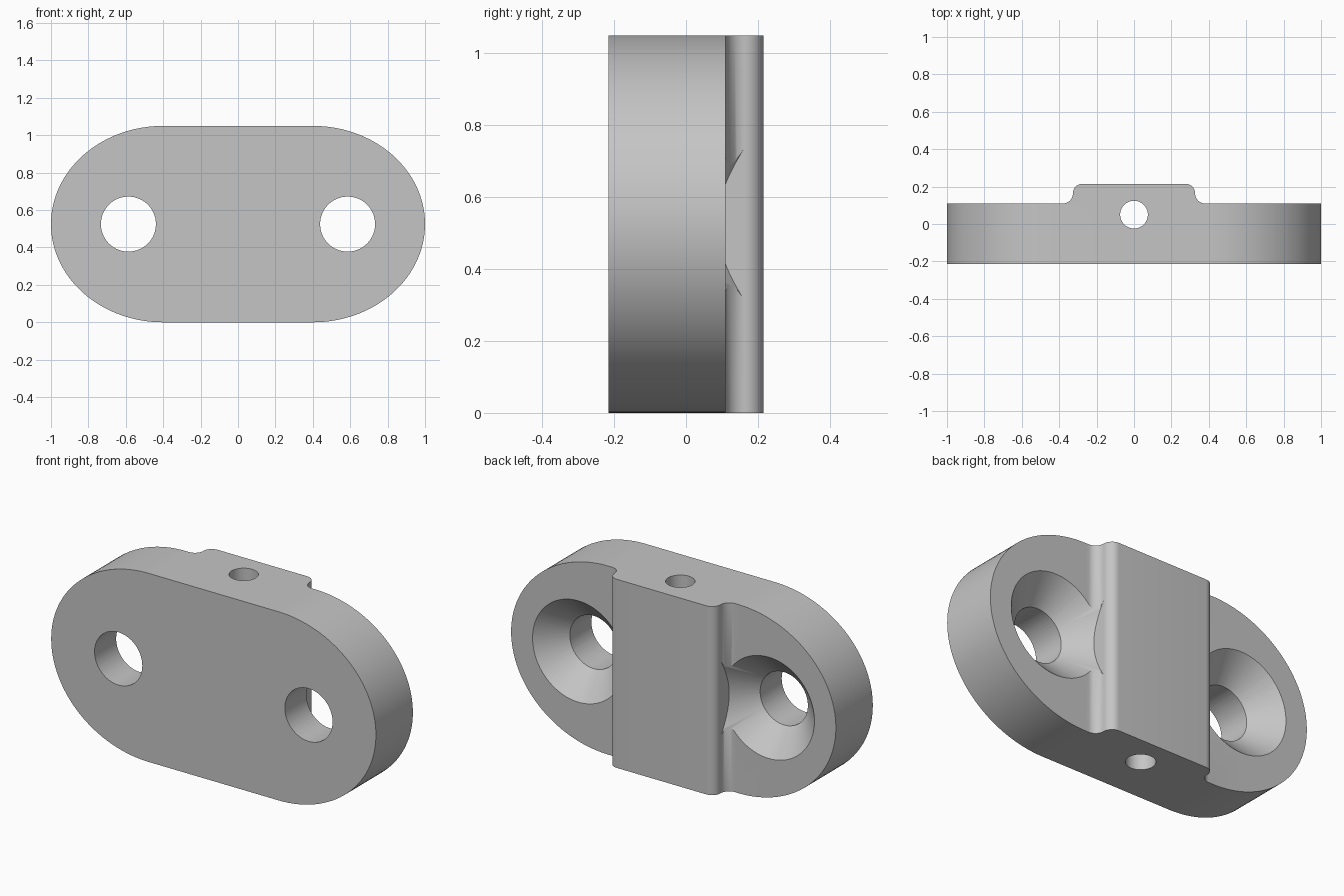
import bpy, bmesh
from math import sin, cos, pi, radians
from mathutils import Matrix, Vector

if "Cube" in bpy.data.objects:
    bpy.data.objects.remove(bpy.data.objects["Cube"])

HALF_H = 0.525      # half height of the plate
FRONT, FACE, TOP = -0.215, 0.11, 0.215
WALL = 0.327        # half width of the ridge
FILLET = 0.052
HOLE_X, HOLE_R = 0.586, 0.147
TO_Y = Matrix.Rotation(-pi / 2, 4, 'X')

grey = bpy.data.materials.new("plain_grey")
grey.use_nodes = True
color = (0.56, 0.56, 0.56, 1)
grey.diffuse_color = color
grey.node_tree.nodes["Principled BSDF"].inputs["Base Color"].default_value = color


def finish(bm, name):
    bmesh.ops.recalc_face_normals(bm, faces=bm.faces)
    mesh = bpy.data.meshes.new(name)
    bm.to_mesh(mesh)
    bm.free()
    obj = bpy.data.objects.new(name, mesh)
    bpy.context.collection.objects.link(obj)
    mesh.materials.append(grey)
    return obj


def prism(name, points, direction):
    bm = bmesh.new()
    face = bm.faces.new([bm.verts.new(p) for p in points])
    new = bmesh.ops.extrude_face_region(bm, geom=[face])["geom"]
    verts = [v for v in new if isinstance(v, bmesh.types.BMVert)]
    bmesh.ops.translate(bm, verts=verts, vec=Vector(direction))
    return finish(bm, name)


def cone(name, r1, r2, depth, matrix, clip=0):
    bm = bmesh.new()
    bmesh.ops.create_cone(bm, cap_ends=True, segments=96, radius1=r1,
                          radius2=r2, depth=depth, matrix=matrix)
    if clip:  # keep only the part outside the ridge wall
        cut = bmesh.ops.bisect_plane(
            bm, geom=bm.verts[:] + bm.edges[:] + bm.faces[:],
            plane_co=(clip, 0, 0), plane_no=(clip, 0, 0), clear_inner=True)
        edges = [g for g in cut["geom_cut"] if isinstance(g, bmesh.types.BMEdge)]
        bmesh.ops.contextual_create(bm, geom=edges)
    return finish(bm, name)


def combine(body, tool, operation):
    mod = body.modifiers.new(operation, 'BOOLEAN')
    mod.operation, mod.solver, mod.object = operation, 'EXACT', tool
    bpy.context.view_layer.objects.active = body
    bpy.ops.object.modifier_apply(modifier=mod.name)
    bpy.data.objects.remove(tool)


def arc(cx, cy, r, start, end, n=12):
    return [(cx + r * cos(radians(start + (end - start) * i / n)),
             cy + r * sin(radians(start + (end - start) * i / n)))
            for i in range(n + 1)]


# Plate and ridge cross-section, swept upwards
side = arc(WALL + FILLET, FACE + FILLET, FILLET, 270, 180)
side += arc(WALL - FILLET, TOP - FILLET, FILLET, 0, 90)
side = [(1.2, FRONT), (1.2, FACE)] + side
section = side + [(-x, y) for x, y in reversed(side)]
body = prism("mounting_plate", [(x, y, -0.2) for x, y in section], (0, 0, 1.5))

# Rounded outline with elliptical ends
half = [(0.4 + 0.6 * cos(t), HALF_H + HALF_H * sin(t))
        for t in (pi * (i / 64 - 0.5) for i in range(65))]
outline = half + [(-x, z) for x, z in reversed(half)]
combine(body, prism("outline", [(x, -0.5, z) for x, z in outline], (0, 1, 0)),
        'INTERSECT')

# Screw holes with 45 degree countersinks stopping at the ridge walls
for s in (-1, 1):
    place = Matrix.Translation((s * HOLE_X, 0, HALF_H)) @ TO_Y
    combine(body, cone("screw_hole", HOLE_R, HOLE_R, 1, place), 'DIFFERENCE')
    sink = Matrix.Translation((s * HOLE_X, 0.085, HALF_H)) @ TO_Y
    combine(body, cone("countersink", 0.097, 0.417, 0.32, sink, s * WALL),
            'DIFFERENCE')

# Vertical through hole
bore = Matrix.Translation((0, 0.05, HALF_H))
combine(body, cone("cord_hole", 0.074, 0.074, 1.5, bore), 'DIFFERENCE')

body.select_set(True)
bpy.context.view_layer.objects.active = body
bpy.ops.object.shade_smooth_by_angle(angle=radians(30))
